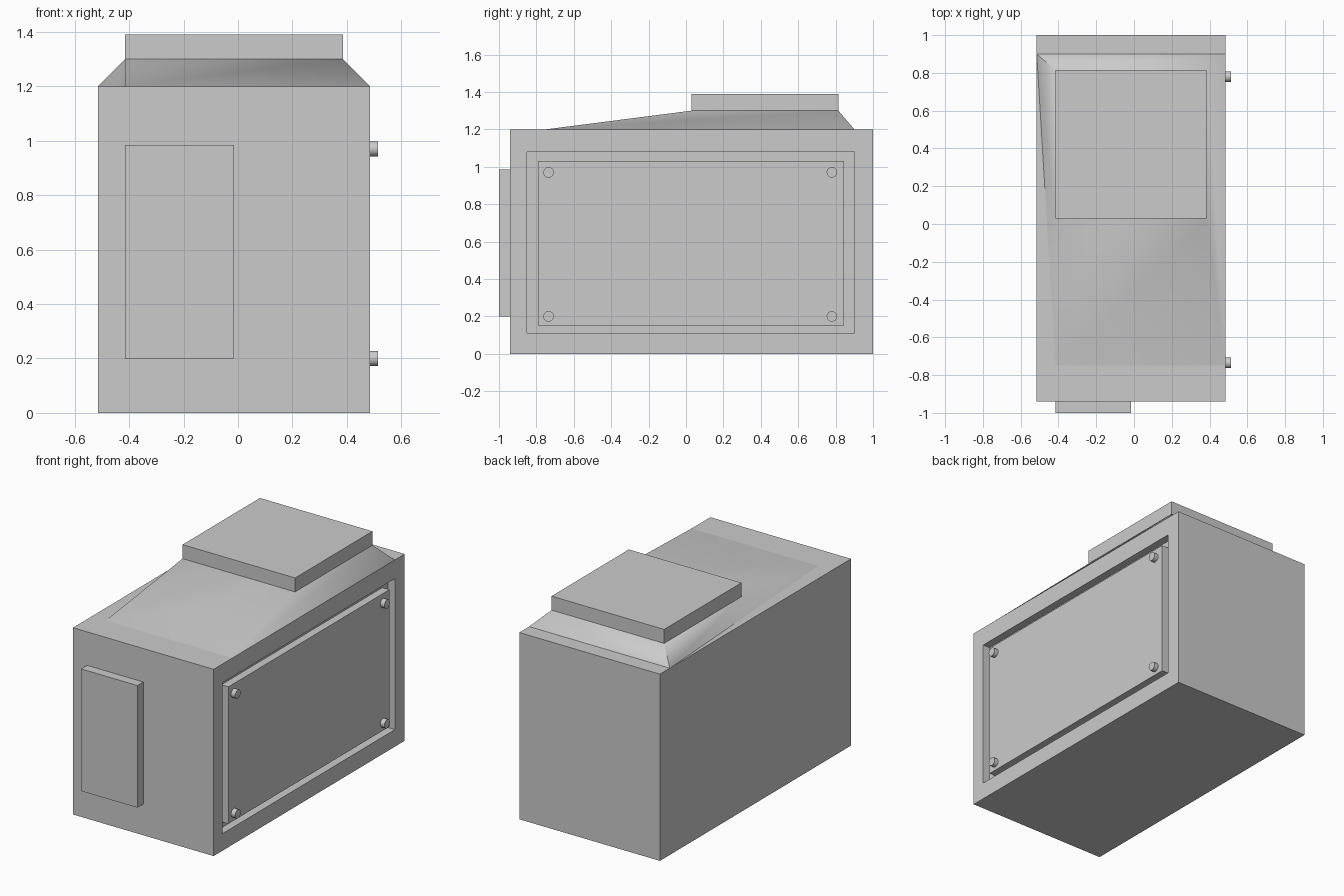
import bpy, bmesh, math

if "Cube" in bpy.data.objects:
    bpy.data.objects.remove(bpy.data.objects["Cube"])

X0, X1, Y0, Y1, TOP = -0.515, 0.485, -0.94, 1.0, 1.2


def finish(bm, name):
    bmesh.ops.recalc_face_normals(bm, faces=bm.faces)
    me = bpy.data.meshes.new(name)
    bm.to_mesh(me)
    bm.free()
    ob = bpy.data.objects.new(name, me)
    bpy.context.collection.objects.link(ob)
    return ob


def box_mesh(lo, hi):
    bm = bmesh.new()
    bmesh.ops.create_cube(bm, size=1)
    for v in bm.verts:
        v.co = [lo[i] if v.co[i] < 0 else hi[i] for i in range(3)]
    bm.normal_update()
    return bm


# Main housing with a recessed pocket in its right side
bm = box_mesh((X0, Y0, 0), (X1, Y1, TOP))
side = max(bm.faces, key=lambda f: f.normal.x)
bmesh.ops.inset_region(bm, faces=[side], thickness=0.1)
for v in side.verts:
    v.co.y = -0.85 if v.co.y < 0 else 0.90
    v.co.z = 0.11 if v.co.z < 0.6 else 1.08
ret = bmesh.ops.inset_region(bm, faces=[side], thickness=0)
for v in side.verts:
    v.co.x -= 0.05
finish(bm, "housing")

# Side panel sitting in the pocket, front plate and top cap
finish(box_mesh((0.43, -0.79, 0.15), (X1, 0.845, 1.03)), "side_panel")
finish(box_mesh((-0.415, -1.0, 0.20), (-0.015, Y0, 0.985)), "front_plate")
finish(box_mesh((-0.415, 0.03, 1.30), (0.385, 0.815, 1.39)), "top_cap")

# Smooth sloped cowl between the housing and the cap
bm = bmesh.new()
foot = [bm.verts.new((x, y, TOP)) for x, y in
        ((-0.415, -0.75), (X1, -0.75), (X1, 0.90), (X0, 0.90))]
rim = [bm.verts.new((x, y, 1.30)) for x, y in
       ((-0.415, 0.03), (0.385, 0.03), (0.385, 0.815), (-0.415, 0.815))]
for i in range(4):
    j = (i + 1) % 4
    bm.faces.new((foot[i], foot[j], rim[j], rim[i]))
bm.faces.new(rim)
cowl = finish(bm, "top_cowl")
bpy.context.view_layer.objects.active = cowl
cowl.select_set(True)
bpy.ops.object.shade_smooth_by_angle(angle=math.radians(70))
cowl.select_set(False)

# Bolts at the panel corners
for y in (-0.735, 0.78):
    for z in (0.20, 0.97):
        bpy.ops.mesh.primitive_cylinder_add(
            vertices=24, radius=0.028, depth=0.04,
            location=(0.494, y, z), rotation=(0, math.pi / 2, 0))
        bpy.context.object.name = "panel_bolt"
        bpy.ops.object.shade_smooth_by_angle(angle=math.radians(40))
